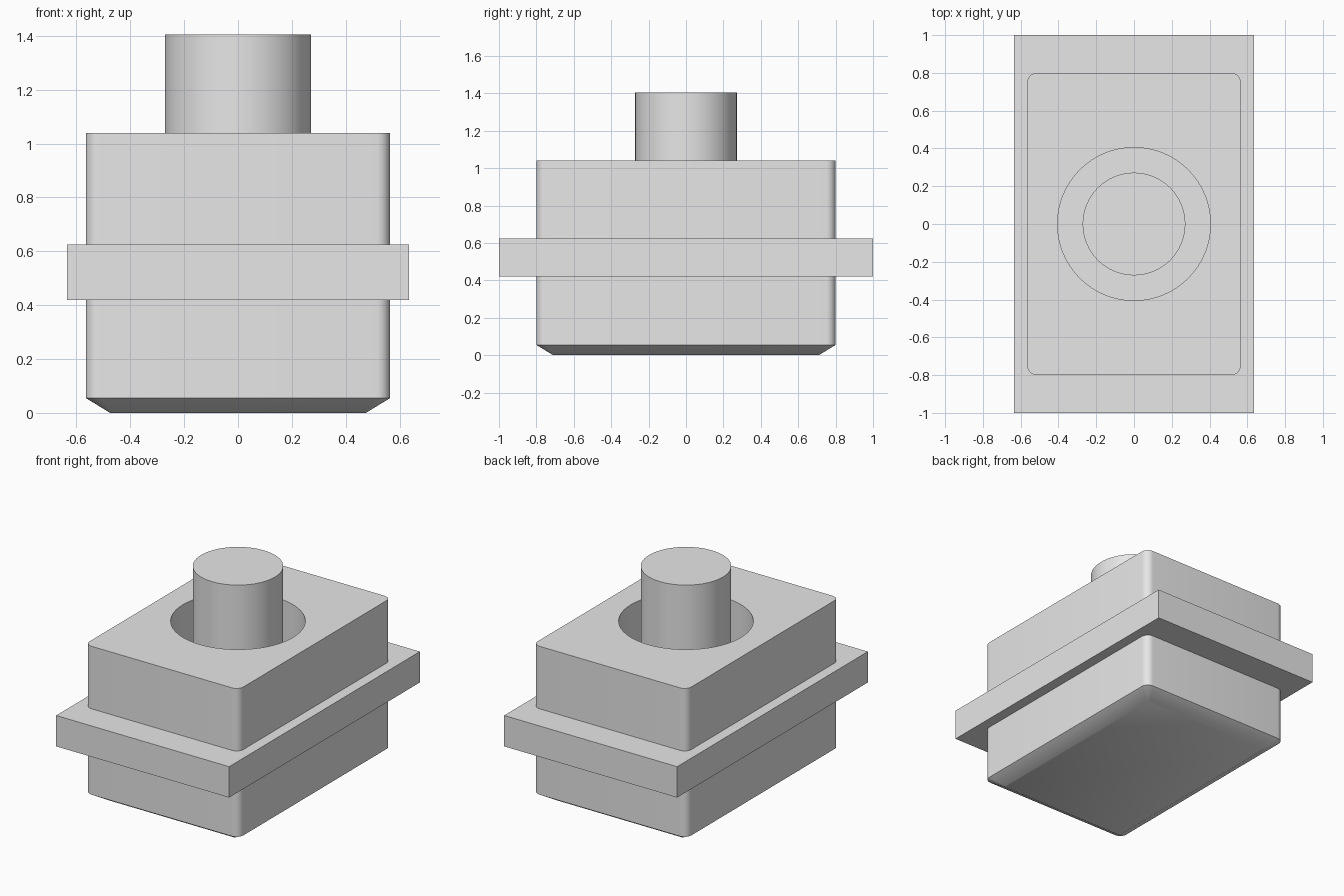
import bpy, bmesh, math

cube = bpy.data.objects.get("Cube")
if cube:
    bpy.data.objects.remove(cube, do_unlink=True)

grey = bpy.data.materials.new("light_grey")
grey.use_nodes = True
grey.diffuse_color = (0.8, 0.8, 0.8, 1)
grey.node_tree.nodes["Principled BSDF"].inputs["Base Color"].default_value = (0.8, 0.8, 0.8, 1)

FLOOR = 0.62  # bottom of the round well
TOP = 1.04    # top of the housing


def rounded_rect(hx, hy, r, z, steps=8):
    """Counter-clockwise outline with rounded corners."""
    pts = []
    for i, (sx, sy) in enumerate([(1, 1), (-1, 1), (-1, -1), (1, -1)]):
        for s in range(steps + 1):
            a = math.pi / 2 * (i + s / steps)
            pts.append((sx * (hx - r) + r * math.cos(a), sy * (hy - r) + r * math.sin(a), z))
    return pts


def loft(name, outlines):
    """Closed solid through a stack of matching outlines."""
    bm = bmesh.new()
    rings = [[bm.verts.new(p) for p in o] for o in outlines]
    n = len(rings[0])
    for low, high in zip(rings, rings[1:]):
        for i in range(n):
            j = (i + 1) % n
            bm.faces.new((low[i], low[j], high[j], high[i]))
    bm.faces.new(rings[0][::-1])
    bm.faces.new(rings[-1])
    mesh = bpy.data.meshes.new(name)
    bm.to_mesh(mesh)
    bm.free()
    mesh.materials.append(grey)
    ob = bpy.data.objects.new(name, mesh)
    bpy.context.collection.objects.link(ob)
    return ob


def cylinder(name, radius, z0, z1):
    bpy.ops.mesh.primitive_cylinder_add(vertices=64, radius=radius, depth=z1 - z0,
                                        location=(0, 0, (z0 + z1) / 2))
    ob = bpy.context.object
    ob.name = name
    ob.data.materials.append(grey)
    return ob


def activate(ob):
    bpy.ops.object.select_all(action='DESELECT')
    ob.select_set(True)
    bpy.context.view_layer.objects.active = ob


# Housing with a shallow tapered underside
housing = loft("housing", [
    rounded_rect(0.475, 0.71, 0.01, 0),
    rounded_rect(0.565, 0.80, 0.05, 0.055),
    rounded_rect(0.565, 0.80, 0.05, TOP),
])

# Round well sunk into the top
cutter = cylinder("well_cutter", 0.405, FLOOR, TOP + 0.2)
cutter.hide_render = True
activate(housing)
cut = housing.modifiers.new("well", 'BOOLEAN')
cut.operation = 'DIFFERENCE'
cut.solver = 'EXACT'
cut.object = cutter
bpy.ops.object.modifier_apply(modifier=cut.name)
bpy.data.objects.remove(cutter, do_unlink=True)

# Plunger standing in the well
plunger = cylinder("plunger", 0.272, FLOOR - 0.02, 1.405)

for ob in (housing, plunger):
    activate(ob)
    bpy.ops.object.shade_smooth_by_angle(angle=math.radians(35))

# Mounting flange: four bars around the housing, leaving the well clear
bm = bmesh.new()
outline = [(1, 1), (-1, 1), (-1, -1), (1, -1)]
rings = [[bm.verts.new((sx * hx, sy * hy, z)) for sx, sy in outline]
         for hx, hy, z in ((0.635, 1, 0.42), (0.635, 1, 0.625), (0.53, 0.76, 0.625), (0.53, 0.76, 0.42))]
for k in range(4):
    a, b = rings[k], rings[(k + 1) % 4]
    for i in range(4):
        j = (i + 1) % 4
        bm.faces.new((a[i], a[j], b[j], b[i]))
mesh = bpy.data.meshes.new("mounting_flange")
bm.to_mesh(mesh)
bm.free()
mesh.materials.append(grey)
bpy.context.collection.objects.link(bpy.data.objects.new("mounting_flange", mesh))
